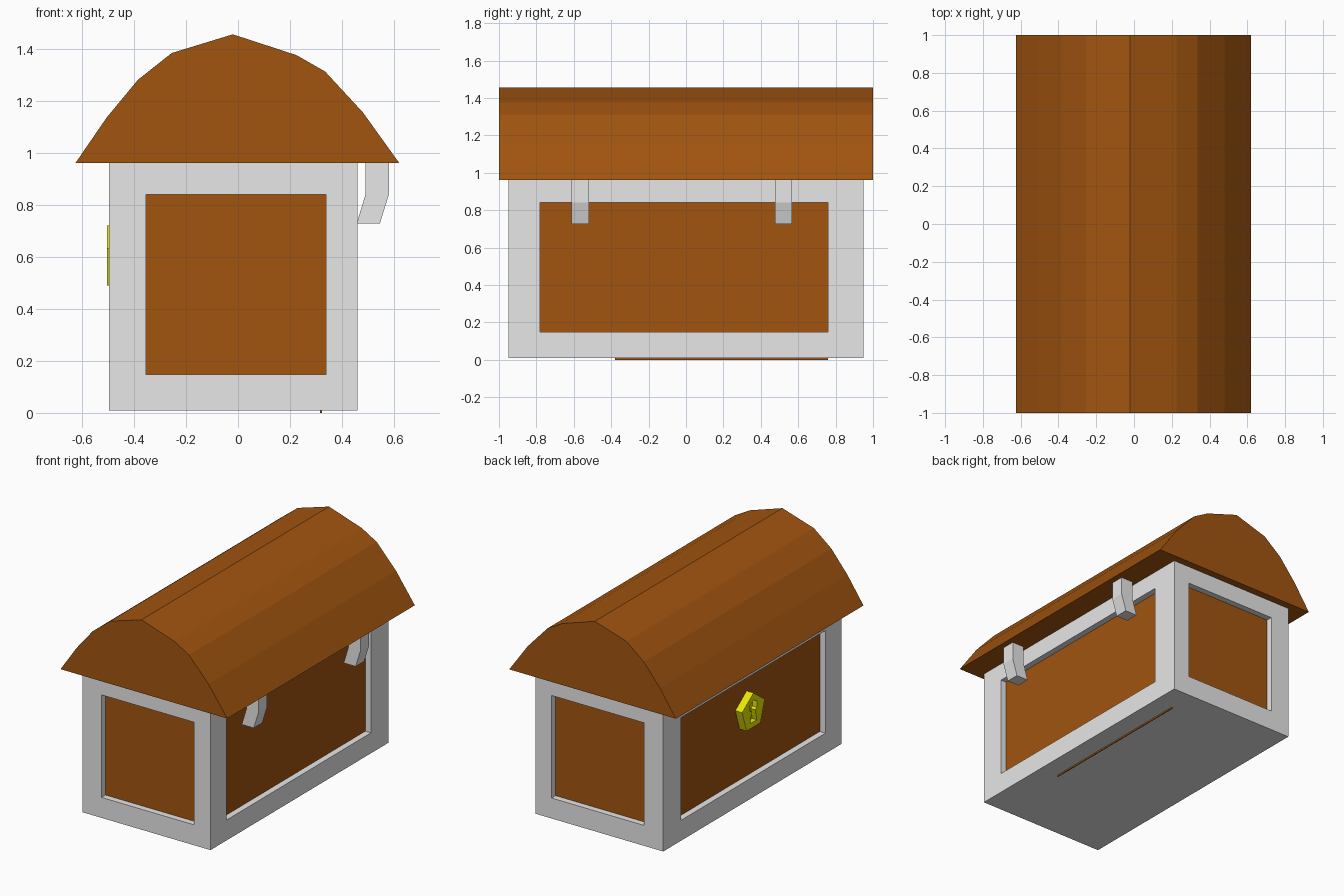
import bpy, bmesh, math

if "Cube" in bpy.data.objects:
    bpy.data.objects.remove(bpy.data.objects["Cube"])


def material(name, color):
    m = bpy.data.materials.new(name)
    m.diffuse_color = (*color, 1)
    m.use_nodes = True
    m.node_tree.nodes["Principled BSDF"].inputs["Base Color"].default_value = m.diffuse_color
    return m


WOOD = material("brown wood", (0.36, 0.09, 0.005))
METAL = material("light grey metal", (0.8, 0.8, 0.8))
YELLOW = material("yellow brass", (0.8, 0.8, 0.0))


def finish(name, bm, *mats):
    bmesh.ops.recalc_face_normals(bm, faces=bm.faces)
    me = bpy.data.meshes.new(name)
    bm.to_mesh(me)
    bm.free()
    for m in mats:
        me.materials.append(m)
    ob = bpy.data.objects.new(name, me)
    bpy.context.collection.objects.link(ob)
    return ob


def prism(name, points, axis, lo, hi, mat):
    """Extrude a profile along x (points are y,z) or y (points are x,z)."""
    bm = bmesh.new()

    def ring(d):
        return [bm.verts.new((d, a, z) if axis == "x" else (a, d, z)) for a, z in points]

    r0, r1 = ring(lo), ring(hi)
    bm.faces.new(r0)
    bm.faces.new(r1)
    n = len(points)
    for i in range(n):
        j = (i + 1) % n
        bm.faces.new((r0[i], r0[j], r1[j], r1[i]))
    return finish(name, bm, mat)


# Body: grey frame with a recessed wood panel on each of the four sides
outer = ((-0.495, 0.46), (-0.95, 0.95), (0.01, 0.965))
panel = ((-0.353, 0.338), (-0.78, 0.76), (0.148, 0.84))
bm = bmesh.new()
bmesh.ops.create_cube(bm, size=2)
for v in bm.verts:
    v.co = [outer[k][v.co[k] > 0] for k in range(3)]
bm.normal_update()
sides = [f for f in bm.faces if abs(f.normal.z) < 0.5]
bmesh.ops.inset_individual(bm, faces=sides, thickness=0.1)
for f in sides:
    n = f.normal.copy()
    for v in f.verts:
        for k in range(3):
            if abs(n[k]) < 0.5:
                mid = sum(outer[k]) / 2
                v.co[k] = panel[k][v.co[k] > mid]
for f in bmesh.ops.extrude_discrete_faces(bm, faces=sides)["faces"]:
    n = f.normal.copy()
    f.material_index = 1
    for v in f.verts:
        v.co -= n * 0.042
finish("chest_body", bm, METAL, WOOD)

# Arched lid with faceted top
prism("lid", [(-0.625, 0.96), (-0.505, 1.135), (-0.385, 1.28), (-0.255, 1.383),
              (-0.02, 1.455), (0.225, 1.375), (0.335, 1.312), (0.48, 1.155),
              (0.62, 0.96)], "y", -1, 1, WOOD)

# Two bent hinges on the right side
hinge = [(0.49, 0.97), (0.58, 0.97), (0.58, 0.84), (0.545, 0.727), (0.456, 0.727), (0.49, 0.84)]
for name, y in (("hinge_front", -0.565), ("hinge_back", 0.522)):
    prism(name, hinge, "y", y - 0.046, y + 0.046, METAL)

# Pentagonal lock plate with a keyhole pocket on the left side
penta = [(0.127 * math.sin(math.tau * i / 5), 0.593 + 0.127 * math.cos(math.tau * i / 5))
         for i in range(5)]
lock = prism("lock_plate", penta, "x", -0.504, -0.445, YELLOW)
head = [(0.042 * math.cos(math.radians(a)), 0.63 + 0.042 * math.sin(math.radians(a)))
        for a in range(-30, 211, 60)]
keyhole = head + [(-0.018, 0.6), (-0.035, 0.525), (0.035, 0.525), (0.018, 0.6)]
cutter = prism("keyhole_cutter", keyhole, "x", -0.55, -0.47, YELLOW)
cutter.hide_render = True
cutter.hide_viewport = False
cutter.display_type = 'WIRE'
mod = lock.modifiers.new("keyhole", 'BOOLEAN')
mod.operation = 'DIFFERENCE'
mod.solver = 'EXACT'
mod.object = cutter
bpy.context.view_layer.objects.active = lock
bpy.ops.object.modifier_apply(modifier=mod.name)
bpy.data.objects.remove(cutter)

# Thin wood runner under the floor
prism("floor_runner", [(-0.38, 0.0), (0.76, 0.0), (0.76, 0.015), (-0.38, 0.015)],
      "x", 0.316, 0.322, WOOD)
